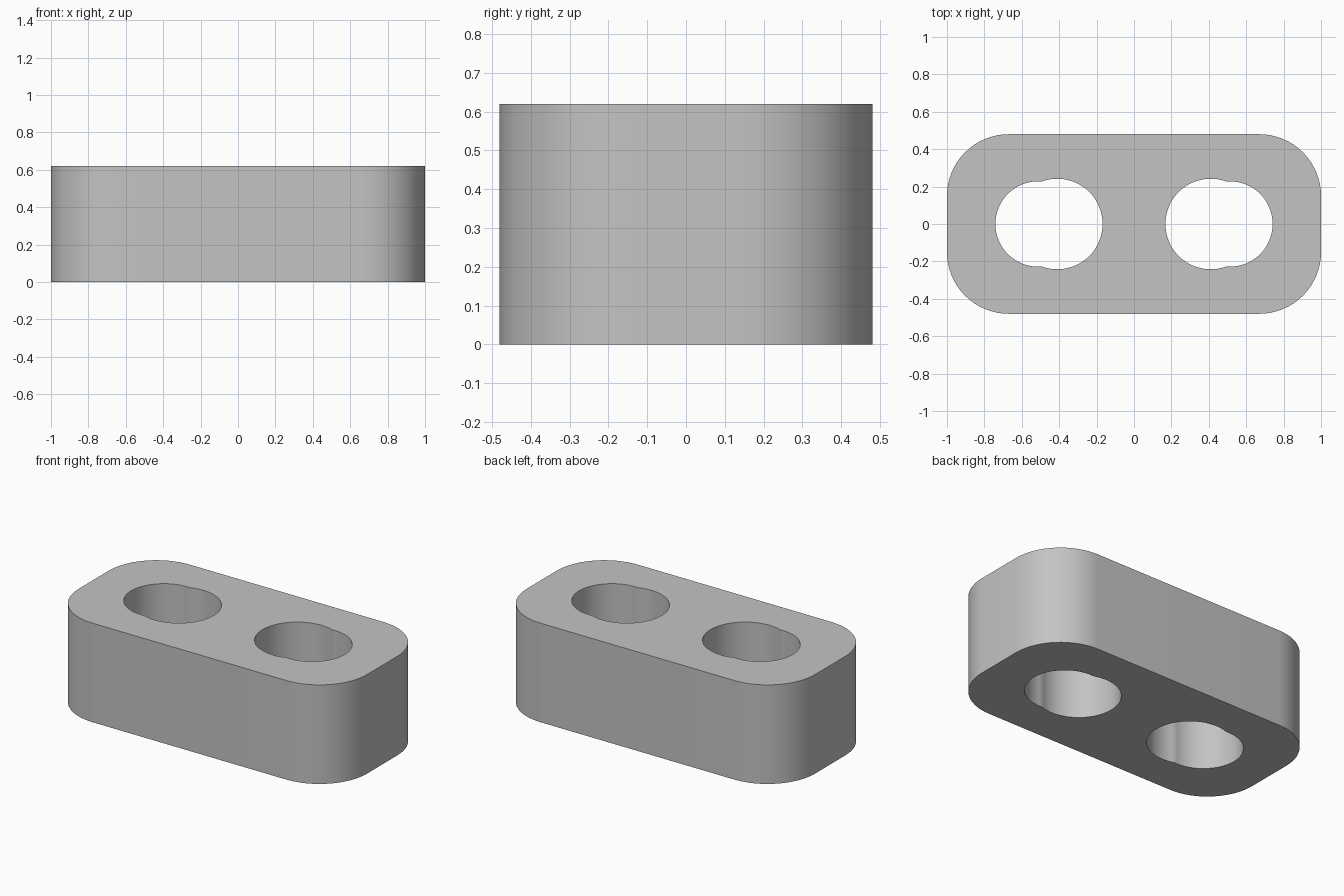
import bpy, bmesh
from math import pi, cos, sin, acos, radians
from mathutils import Vector

cube = bpy.data.objects.get("Cube")
if cube:
    bpy.data.objects.remove(cube, do_unlink=True)

HALF_X, HALF_Y, HEIGHT, CORNER = 1.0, 0.48, 0.62, 0.33


def arc(cx, cy, r, start, end, steps):
    """Points along a circular arc."""
    angles = [start + (end - start) * i / steps for i in range(steps + 1)]
    return [Vector((cx + r * cos(a), cy + r * sin(a), 0)) for a in angles]


def rounded_rectangle():
    points = []
    for i, (sx, sy) in enumerate([(1, 1), (-1, 1), (-1, -1), (1, -1)]):
        points += arc(sx * (HALF_X - CORNER), sy * (HALF_Y - CORNER), CORNER,
                      i * pi / 2, (i + 1) * pi / 2, 16)
    return points


def double_bore(side):
    """Outline of two overlapping round bores, the wider one nearer the middle."""
    c1, r1, c2, r2 = 0.41, 0.242, 0.513, 0.228
    gap = c2 - c1
    cross = (gap ** 2 + r1 ** 2 - r2 ** 2) / (2 * gap)
    a1 = acos(cross / r1)
    a2 = acos((cross - gap) / r2)
    points = arc(c1, 0, r1, a1, 2 * pi - a1, 40)
    points += arc(c2, 0, r2, -a2, a2, 40)[1:-1]
    return [Vector((side * p.x, p.y, 0)) for p in points]


# Flat plan with two openings, raised to full height
bm = bmesh.new()
edges = []
for outline in (rounded_rectangle(), double_bore(1), double_bore(-1)):
    verts = [bm.verts.new(p) for p in outline]
    edges += [bm.edges.new((v, verts[i - 1])) for i, v in enumerate(verts)]
bmesh.ops.triangle_fill(bm, edges=edges, use_beauty=True, normal=(0, 0, 1))
raised = bmesh.ops.extrude_face_region(bm, geom=bm.faces[:], use_keep_orig=True)
bmesh.ops.translate(bm, vec=(0, 0, HEIGHT),
                    verts=[g for g in raised["geom"] if isinstance(g, bmesh.types.BMVert)])
bmesh.ops.recalc_face_normals(bm, faces=bm.faces[:])

mesh = bpy.data.meshes.new("link_block")
bm.to_mesh(mesh)
bm.free()
block = bpy.data.objects.new("link_block", mesh)
bpy.context.collection.objects.link(block)

# Plain grey finish
grey = bpy.data.materials.new("plain grey")
grey.use_nodes = True
colour = (0.55, 0.55, 0.55, 1)
grey.diffuse_color = colour
grey.node_tree.nodes["Principled BSDF"].inputs["Base Color"].default_value = colour
mesh.materials.append(grey)

# Smooth walls with crisp rims
bpy.ops.object.select_all(action="DESELECT")
block.select_set(True)
bpy.context.view_layer.objects.active = block
bpy.ops.object.shade_smooth_by_angle(angle=radians(25))
